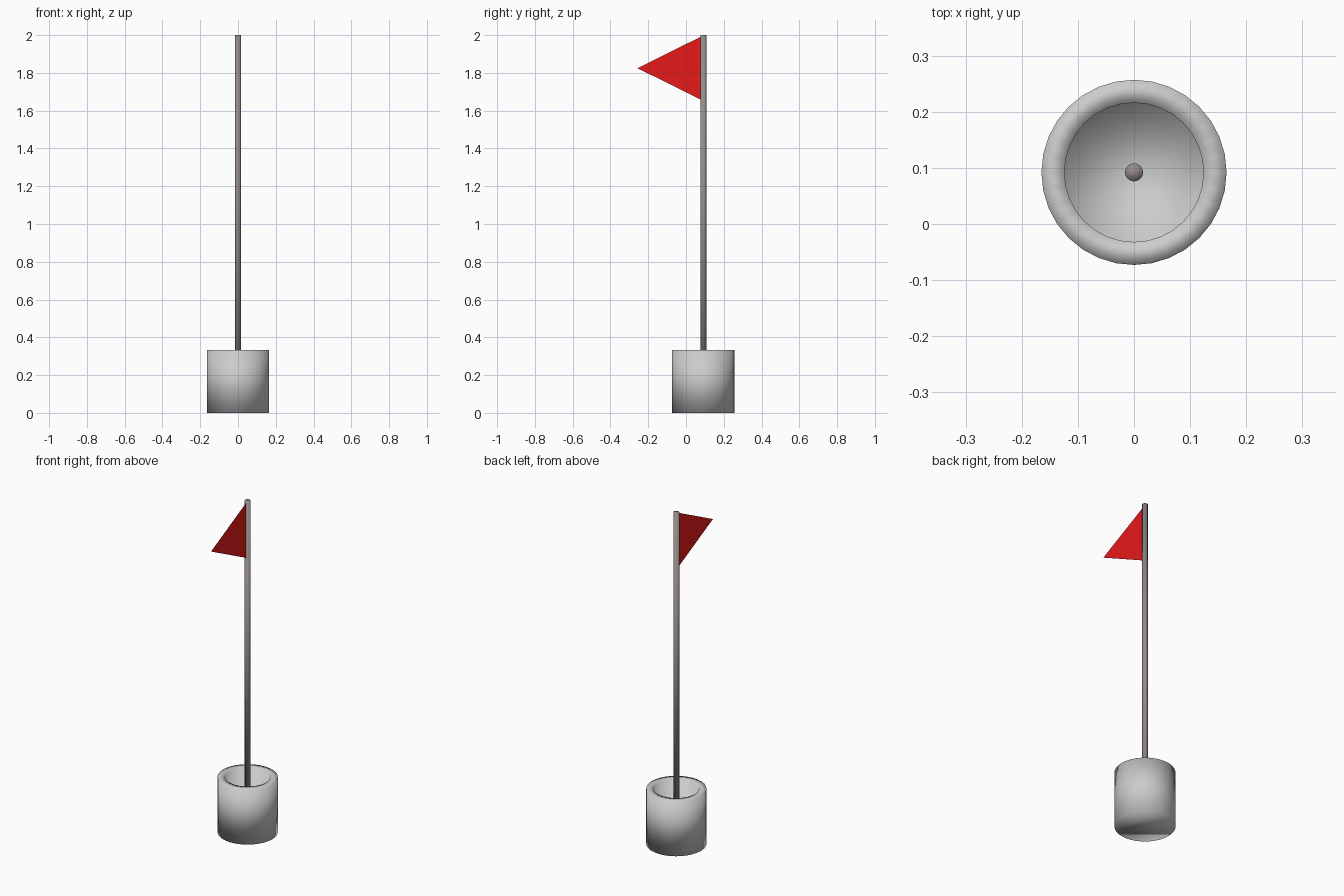
import bpy, bmesh, math

if "Cube" in bpy.data.objects:
    bpy.data.objects.remove(bpy.data.objects["Cube"])

CENTRE_Y = 0.092   # cup and pole axis
SIDES = 32


def finish(name, bm, colour=None, smooth=True):
    bmesh.ops.recalc_face_normals(bm, faces=bm.faces[:])
    mesh = bpy.data.meshes.new(name)
    bm.to_mesh(mesh)
    bm.free()
    for p in mesh.polygons:
        p.use_smooth = smooth
    obj = bpy.data.objects.new(name, mesh)
    bpy.context.collection.objects.link(obj)
    if colour:
        mat = bpy.data.materials.new(name + "_material")
        mat.diffuse_color = (*colour, 1)
        mat.use_nodes = True
        mat.node_tree.nodes["Principled BSDF"].inputs["Base Color"].default_value = mat.diffuse_color
        mesh.materials.append(mat)
    return obj


def lathe(name, profile, colour=None):
    """Stack rings of (radius, z) around the axis and cap both ends."""
    bm = bmesh.new()
    rings = []
    for r, z in profile:
        angles = [2 * math.pi * i / SIDES for i in range(SIDES)]
        rings.append([bm.verts.new((r * math.cos(a), CENTRE_Y + r * math.sin(a), z))
                      for a in angles])
    for low, high in zip(rings, rings[1:]):
        for i in range(SIDES):
            j = (i + 1) % SIDES
            bm.faces.new((low[i], low[j], high[j], high[i]))
    bm.faces.new(rings[0])
    bm.faces.new(rings[-1])
    return finish(name, bm, colour)


# Hollow cup: outer wall, rim, inner wall, floor
lathe("cup", [(0.165, 0), (0.165, 0.332), (0.124, 0.332), (0.124, 0.04)])

# Pole standing on the cup floor
lathe("pole", [(0.016, 0.04), (0.016, 2.0)], (0.30, 0.26, 0.25))

# Thin triangular flag pointing to the front
bm = bmesh.new()
bm.faces.new([bm.verts.new((0, y, z)) for y, z in
              ((0.08, 1.658), (0.08, 1.992), (-0.257, 1.825))])
finish("flag", bm, (0.8, 0.01, 0.01), smooth=False)
